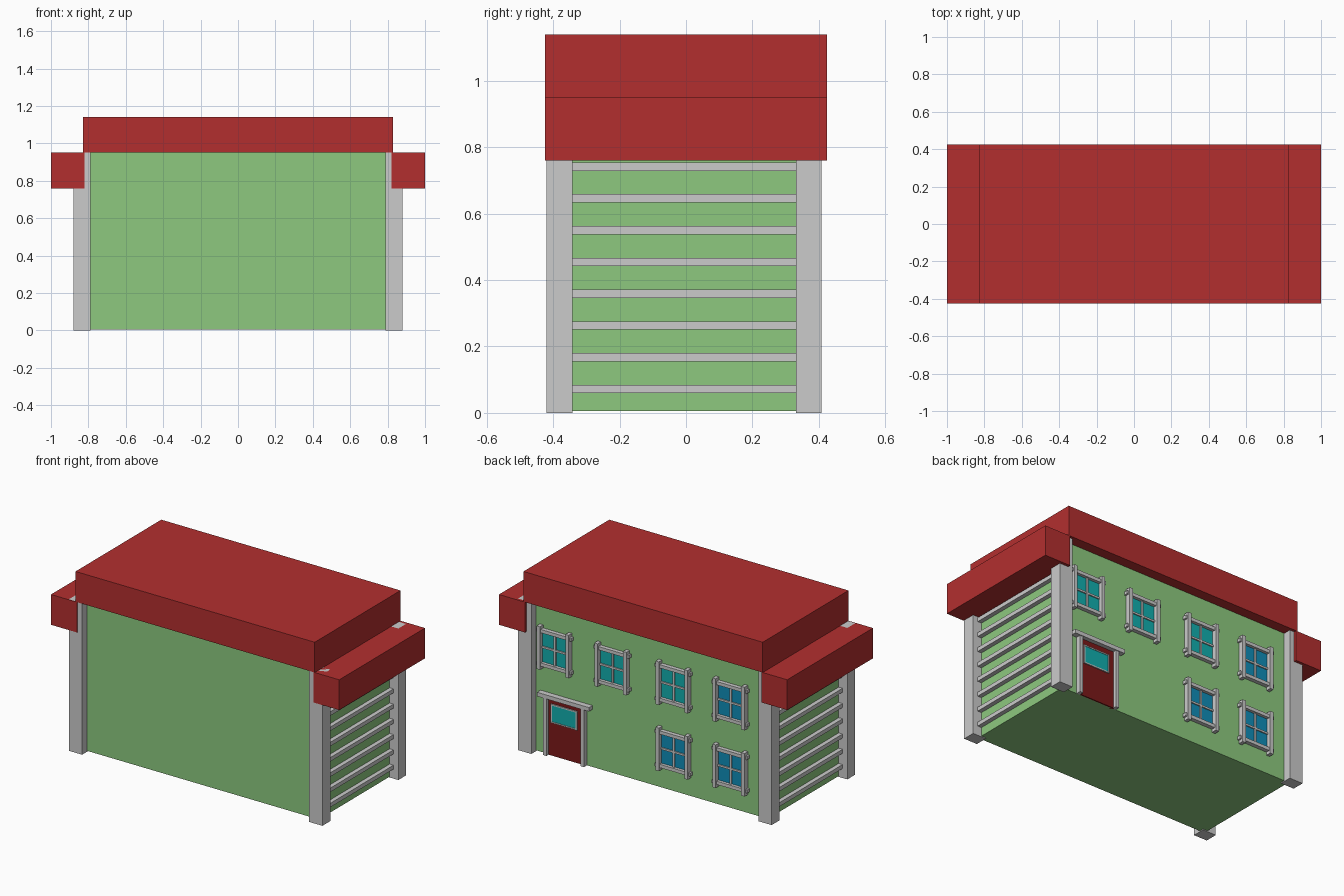
import bpy
import bmesh

if "Cube" in bpy.data.objects:
    bpy.data.objects.remove(bpy.data.objects["Cube"])


def material(name, rgb):
    m = bpy.data.materials.new(name)
    m.diffuse_color = (*rgb, 1)
    m.use_nodes = True
    m.node_tree.nodes["Principled BSDF"].inputs["Base Color"].default_value = m.diffuse_color
    return m


GREEN = material("wall_green", (0.266, 0.584, 0.212))
RED = material("roof_red", (0.45, 0.028, 0.028))
MAROON = material("door_maroon", (0.2, 0.01, 0.01))
TEAL = material("glass_teal", (0.006, 0.43, 0.43))
BLUE = material("glass_blue", (0.005, 0.27, 0.48))


def box(name, x, y, z, mat=None):
    """Box from (min, max) ranges on each axis."""
    bm = bmesh.new()
    bmesh.ops.create_cube(bm, size=1)
    for v in bm.verts:
        v.co = [r[0] if c < 0 else r[1] for c, r in zip(v.co, (x, y, z))]
    mesh = bpy.data.meshes.new(name)
    bm.to_mesh(mesh)
    bm.free()
    ob = bpy.data.objects.new(name, mesh)
    bpy.context.collection.objects.link(ob)
    if mat:
        mesh.materials.append(mat)
    return ob


def span(centre, size):
    return (centre - size / 2, centre + size / 2)


def side(s, a, b):
    """Range a..b on the +x side, or its mirror on the -x side."""
    return (a, b) if s > 0 else (-b, -a)


BACK = 0.36

# Main walls and the flat top roof
box("walls", (-0.82, 0.82), (-0.37, BACK), (0.005, 0.95), GREEN)
box("main_roof", (-0.83, 0.83), (-0.425, 0.425), (0.95, 1.14), RED)

# Side roofs, corner posts and slats
for s in (-1, 1):
    box("side_roof", side(s, 0.82, 1.0), (-0.425, 0.425), (0.76, 0.95), RED)
    for y in ((-0.42, -0.342), (0.332, 0.408)):
        box("corner_post", side(s, 0.788, 0.88), y, (0, 0.95))
    for i in range(8):
        box("side_slat", side(s, 0.81, 0.847), (-0.345, 0.335),
            span(0.072 + i * 0.0957, 0.025))


def window(x, z, glass):
    box("window_glass", span(x, 0.19), (BACK - 0.01, BACK + 0.006), span(z, 0.22), glass)
    for s in (-1, 1):
        box("window_upright", span(x + s * 0.1, 0.023), (BACK - 0.01, BACK + 0.033),
            span(z, 0.27))
        box("window_rail", span(x, 0.245), (BACK - 0.01, BACK + 0.025),
            span(z + s * 0.105, 0.021))
    box("window_bar_vertical", span(x, 0.012), (BACK, BACK + 0.014), span(z, 0.21))
    box("window_bar_across", span(x, 0.19), (BACK, BACK + 0.013), span(z, 0.012))


# Back windows
for x, z, glass in ((0.65, 0.67, TEAL), (0.25, 0.67, TEAL), (-0.175, 0.67, TEAL),
                    (-0.57, 0.67, BLUE), (-0.175, 0.255, BLUE), (-0.57, 0.255, BLUE)):
    window(x, z, glass)

# Back door with posts, lintel and glazed panel
DX = 0.577
box("door", span(DX, 0.25), (BACK - 0.01, BACK + 0.008), (0.005, 0.365), MAROON)
for s in (-1, 1):
    box("door_post", span(DX + s * 0.13, 0.023), (BACK - 0.01, BACK + 0.03), (0.005, 0.37))
    box("door_glass_upright", span(DX + 0.008 + s * 0.087, 0.008),
        (BACK, BACK + 0.016), span(0.272, 0.118))
    box("door_glass_rail", span(DX + 0.008, 0.18), (BACK, BACK + 0.015),
        span(0.272 + s * 0.055, 0.008))
box("door_lintel", span(DX, 0.36), (BACK - 0.01, BACK + 0.035), span(0.378, 0.025))
box("door_glass", span(DX + 0.008, 0.17), (BACK, BACK + 0.012), span(0.272, 0.106), TEAL)
